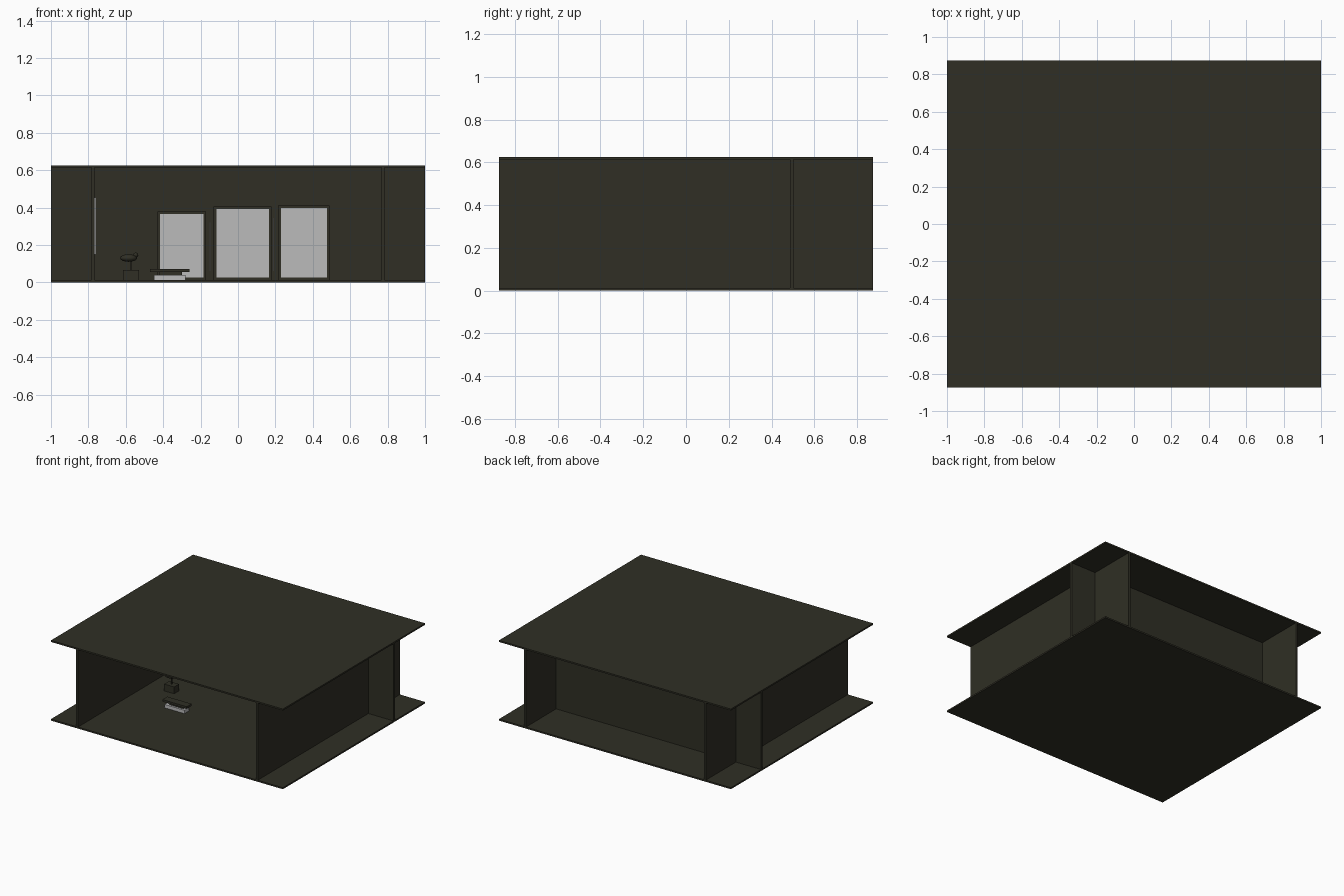
import bpy
import bmesh
import math
from mathutils import Matrix

if "Cube" in bpy.data.objects:
    bpy.data.objects.remove(bpy.data.objects["Cube"])


def material(name, rgb):
    m = bpy.data.materials.new(name)
    m.diffuse_color = (*rgb, 1)
    m.use_nodes = True
    m.node_tree.nodes["Principled BSDF"].inputs["Base Color"].default_value = m.diffuse_color
    return m


DARK = material("dark olive", (0.029, 0.028, 0.018))
LIGHT = material("pale grey", (0.5, 0.5, 0.5))


def finish(name, bm, mat):
    mesh = bpy.data.meshes.new(name)
    bm.to_mesh(mesh)
    bm.free()
    mesh.materials.append(mat)
    ob = bpy.data.objects.new(name, mesh)
    bpy.context.collection.objects.link(ob)
    return ob


def box(name, x, y, z, mat=DARK):
    """Box from (min, max) ranges on each axis."""
    bm = bmesh.new()
    size = [r[1] - r[0] for r in (x, y, z)]
    mid = [(r[1] + r[0]) / 2 for r in (x, y, z)]
    bmesh.ops.create_cube(bm, size=1, matrix=Matrix.Translation(mid) @ Matrix.Diagonal((*size, 1)))
    return finish(name, bm, mat)


def ball(name, centre, radii, mat=DARK):
    bm = bmesh.new()
    bmesh.ops.create_uvsphere(bm, u_segments=16, v_segments=8, radius=1,
                              matrix=Matrix.Translation(centre) @ Matrix.Diagonal((*radii, 1)))
    for f in bm.faces:
        f.smooth = True
    return finish(name, bm, mat)


# Slabs
W, D, H, T = 1.0, 0.875, 0.625, 0.012
box("floor", (-W, W), (-D, D), (0, T))
box("roof", (-W, W), (-D, D), (H - T, H))

# Crossing walls, each running the full length of the slabs
wall_z = (T, H - T)
for side, x in (("left", -0.775), ("right", 0.775)):
    box(side + "_wall", (x - 0.008, x + 0.008), (-D, D), wall_z)
BACK = 0.487
box("back_wall", (-W, W), (BACK, BACK + 0.017), wall_z)

# Framed panels on the back wall
for i, (x0, x1, top) in enumerate(((-0.43, -0.17, 0.38), (-0.13, 0.18, 0.405), (0.215, 0.49, 0.412))):
    tag = str(i + 1)
    y = (BACK - 0.02, BACK)
    b = 0.014
    box("panel_" + tag, (x0 + b, x1 - b), (BACK - 0.012, BACK - 0.004), (0.026, top - b), LIGHT)
    box("frame_left_" + tag, (x0, x0 + b), y, (T, top))
    box("frame_right_" + tag, (x1 - b, x1), y, (T, top))
    box("frame_top_" + tag, (x0 + b, x1 - b), y, (top - b, top))
    box("frame_sill_" + tag, (x0 + b, x1 - b), y, (T, 0.026))

# Slim upright strips and the panel on the left wall
box("strip_1", (-0.153, -0.148), (BACK - 0.02, BACK), (0.06, 0.32), LIGHT)
box("strip_2", (0.187, 0.192), (BACK - 0.02, BACK), (0.06, 0.345), LIGHT)
box("side_panel", (-0.767, -0.758), (0.05, 0.3), (0.15, 0.455), LIGHT)

# Ornament on a plinth
box("plinth", (-0.615, -0.53), (-0.03, 0.03), (T, 0.065))
box("plinth_post", (-0.574, -0.568), (-0.003, 0.003), (0.065, 0.12))
ball("ornament_body", (-0.585, 0, 0.13), (0.046, 0.03, 0.02))
ball("ornament_head", (-0.547, 0, 0.146), (0.014, 0.013, 0.013))

# Low bench with pale base
box("bench_top", (-0.47, -0.26), (-0.26, -0.2), (0.055, 0.071))
box("bench_core", (-0.42, -0.3), (-0.245, -0.21), (0.037, 0.055))
box("bench_base", (-0.45, -0.28), (-0.26, -0.205), (T, 0.038), LIGHT)
